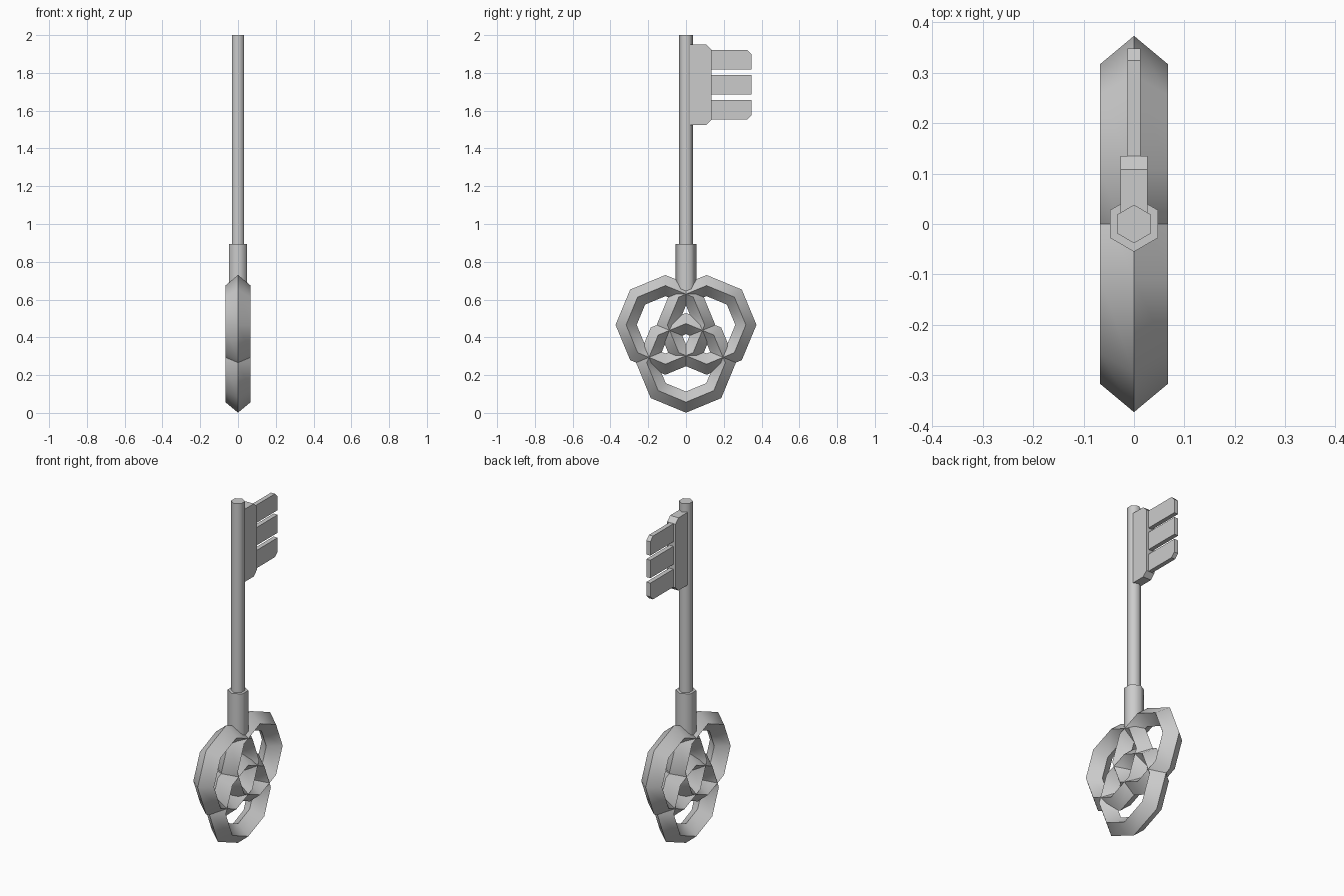
import bpy, bmesh, math

if "Cube" in bpy.data.objects:
    bpy.data.objects.remove(bpy.data.objects["Cube"])


def make_object(name, bm, smooth_angle=None):
    bmesh.ops.recalc_face_normals(bm, faces=bm.faces)
    mesh = bpy.data.meshes.new(name)
    bm.to_mesh(mesh)
    bm.free()
    obj = bpy.data.objects.new(name, mesh)
    bpy.context.collection.objects.link(obj)
    if smooth_angle:
        bpy.ops.object.select_all(action='DESELECT')
        obj.select_set(True)
        bpy.context.view_layer.objects.active = obj
        bpy.ops.object.shade_smooth_by_angle(angle=math.radians(smooth_angle))
    return obj


def ring(name, cy, cz, major=0.208, minor=0.056, half_width=0.067, sides=8):
    """Octagonal ring in the YZ plane with a diamond cross-section."""
    bm = bmesh.new()
    section = [(minor, 0), (0, half_width), (-minor, 0), (0, -half_width)]
    loops = []
    for i in range(sides):
        a = 2 * math.pi * i / sides
        loops.append([bm.verts.new((x, cy + (major + r) * math.cos(a),
                                    cz + (major + r) * math.sin(a)))
                      for r, x in section])
    for i in range(sides):
        p, q = loops[i], loops[(i + 1) % sides]
        for j in range(4):
            k = (j + 1) % 4
            bm.faces.new((p[j], p[k], q[k], q[j]))
    return make_object(name, bm, 60)


def hex_rod(name, radius, z0, z1):
    """Six-sided upright rod with corners pointing along Y."""
    bm = bmesh.new()
    angles = [math.radians(90 + 60 * i) for i in range(6)]
    base = bm.faces.new([bm.verts.new((radius * math.cos(a), radius * math.sin(a), z0))
                         for a in angles])
    extrude(bm, base, (0, 0, z1 - z0))
    return make_object(name, bm, 65)


def extrude(bm, face, offset):
    out = bmesh.ops.extrude_face_region(bm, geom=[face], use_keep_orig=True)
    verts = [v for v in out["geom"] if isinstance(v, bmesh.types.BMVert)]
    bmesh.ops.translate(bm, verts=verts, vec=offset)


def plate(name, outline, half_thickness):
    """Flat plate from a YZ outline, thick along X."""
    bm = bmesh.new()
    face = bm.faces.new([bm.verts.new((-half_thickness, y, z)) for y, z in outline])
    extrude(bm, face, (2 * half_thickness, 0, 0))
    return make_object(name, bm)


# Bow: three interlocking rings
ring("bow_ring_right", 0.109, 0.466)
ring("bow_ring_left", -0.109, 0.466)
ring("bow_ring_bottom", 0, 0.265)

# Shaft and collar
hex_rod("collar", 0.055, 0.64, 0.895)
hex_rod("shaft", 0.038, 0.70, 2.0)

# Bit: thick base plate and three thin teeth
plate("bit_base", [(0.015, 1.525), (0.108, 1.525), (0.135, 1.552),
                   (0.135, 1.923), (0.108, 1.95), (0.015, 1.95)], 0.027)
c = 0.024
y0, y1 = 0.12, 0.348
plate("tooth_top", [(y0, 1.817), (y1, 1.817), (y1, 1.922 - c),
                    (y1 - c, 1.922), (y0, 1.922)], 0.013)
plate("tooth_middle", [(y0, 1.685), (y1, 1.685), (y1, 1.79), (y0, 1.79)], 0.013)
plate("tooth_bottom", [(y0, 1.552), (y1 - c, 1.552), (y1, 1.552 + c),
                       (y1, 1.656), (y0, 1.656)], 0.013)
